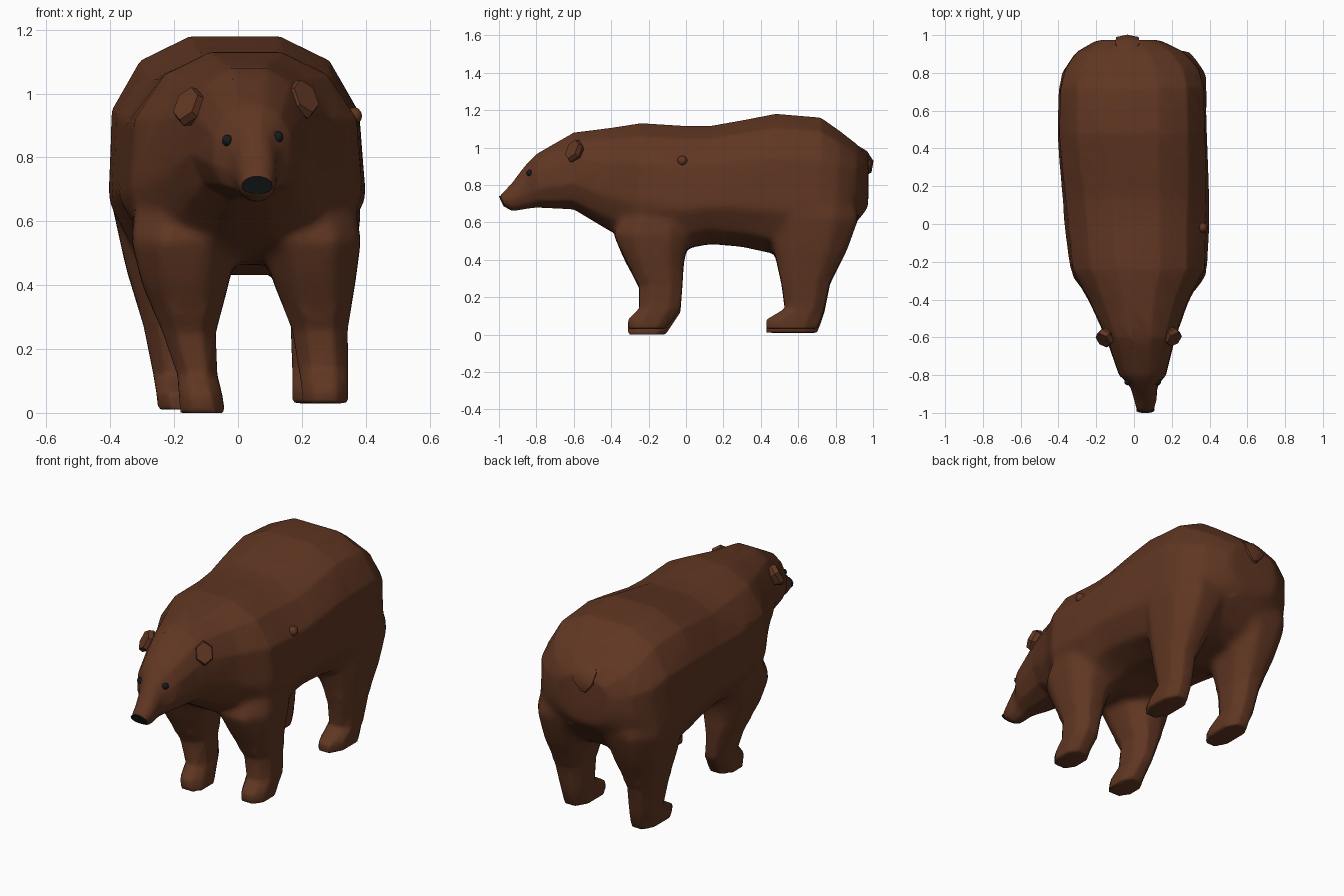
import bpy, math
from mathutils import Vector

if "Cube" in bpy.data.objects:
    bpy.data.objects.remove(bpy.data.objects["Cube"])


def material(name, rgb):
    m = bpy.data.materials.new(name)
    m.diffuse_color = (*rgb, 1)
    m.use_nodes = True
    m.node_tree.nodes["Principled BSDF"].inputs["Base Color"].default_value = m.diffuse_color
    return m


FUR = material("brown fur", (0.117, 0.037, 0.016))
BLACK = material("black", (0.008, 0.011, 0.012))


def select(ob):
    bpy.ops.object.select_all(action='DESELECT')
    ob.select_set(True)
    bpy.context.view_layer.objects.active = ob


def unit_ring(n, power):
    """Rounded-square outline touching -1..1, with flat sides."""
    pts = []
    for i in range(n):
        a = 2 * math.pi * (i + 0.5) / n
        pts.append([math.copysign(abs(f) ** power, f) for f in (math.cos(a), math.sin(a))])
    top = max(p[0] for p in pts)
    return [(p[0] / top, p[1] / top) for p in pts]


def loft(name, rings, mat=FUR, smooth=50):
    n = len(rings[0])
    verts = [v for r in rings for v in r]
    faces = [(k * n + i, k * n + (i + 1) % n, (k + 1) * n + (i + 1) % n, (k + 1) * n + i)
             for k in range(len(rings) - 1) for i in range(n)]
    faces += [tuple(reversed(range(n))), tuple(range(len(verts) - n, len(verts)))]
    me = bpy.data.meshes.new(name)
    me.from_pydata(verts, [], faces)
    me.materials.append(mat)
    ob = bpy.data.objects.new(name, me)
    bpy.context.collection.objects.link(ob)
    select(ob)
    bpy.ops.object.mode_set(mode='EDIT')
    bpy.ops.mesh.select_all(action='SELECT')
    bpy.ops.mesh.normals_make_consistent(inside=False)
    bpy.ops.object.mode_set(mode='OBJECT')
    if smooth:
        bpy.ops.object.shade_smooth_by_angle(angle=math.radians(smooth))
    return ob


# Body and head: y, centre x, half width, top z, bottom z, squareness, narrowing to the top
SECTIONS = [
    (-.985, .06, .046, .738, .685, .9, .1), (-.93, .06, .06, .81, .66, .9, .1),
    (-.87, .053, .07, .89, .67, .9, .1), (-.84, .05, .088, .925, .675, .9, .1),
    (-.80, .045, .125, .965, .68, .88, .1), (-.60, .035, .185, 1.08, .67, .85, .1),
    (-.40, .025, .27, 1.105, .55, .82, .1), (-.24, .025, .365, 1.13, .48, .78, .14),
    (0, .015, .387, 1.115, .46, .76, .17), (.13, .01, .39, 1.115, .485, .76, .14),
    (.30, 0, .395, 1.145, .47, .74, .1), (.48, -.01, .397, 1.18, .43, .73, .08),
    (.72, -.01, .39, 1.16, .45, .73, .08), (.82, -.01, .36, 1.09, .50, .76, .06),
    (.91, -.02, .29, 1.02, .60, .8, .05), (.975, -.03, .165, .945, .68, .85, 0),
]


def body_ring(y, cx, w, zt, zb, power, taper, tilt=0):
    return [(cx + u * w * (1 - taper * max(v, 0)), y - v * tilt, (zt + zb) / 2 + v * (zt - zb) / 2)
            for u, v in unit_ring(12, power)]


body = loft("body", [body_ring(*s, tilt=.013 if k == 0 else 0) for k, s in enumerate(SECTIONS)])


# Legs: z, x min, x max, y min, y max
def leg(name, zs, xs, ys):
    return loft(name, [[((x0 + x1) / 2 + u * (x1 - x0) / 2, (y0 + y1) / 2 + v * (y1 - y0) / 2, z)
                        for u, v in unit_ring(8, .85)]
                       for z, (x0, x1), (y0, y1) in zip(zs, xs, ys)])


FRONT_Y = [(-.31, -.11), (-.31, -.07), (-.25, -.03), (-.25, -.02), (-.33, -.01), (-.39, .03), (-.26, .0)]
REAR_Y = [(.43, .70), (.43, .72), (.53, .74), (.51, .77), (.47, .86), (.45, .925), (.52, .86)]

legs = [
    leg("front_leg_right", (.03, .08, .14, .26, .41, .54, .75),
        [(.20, .345), (.20, .345), (.19, .345), (.17, .343), (.11, .368), (.07, .385), (.06, .35)], FRONT_Y),
    leg("front_leg_left", (0, .06, .12, .25, .40, .54, .75),
        [(-.18, -.04), (-.185, -.05), (-.19, -.065), (-.235, -.07), (-.30, -.03), (-.335, 0), (-.31, 0)], FRONT_Y),
    leg("rear_leg_right", (.03, .08, .14, .28, .45, .63, .80),
        [(.17, .315), (.17, .315), (.17, .315), (.165, .335), (.10, .365), (.04, .385), (.04, .34)], REAR_Y),
    leg("rear_leg_left", (.01, .06, .12, .27, .45, .63, .80),
        [(-.25, -.11), (-.255, -.11), (-.265, -.12), (-.295, -.12), (-.35, -.07), (-.39, -.03), (-.36, -.03)], REAR_Y),
]

# Merge the legs into the body, soften the shoulders and hips, then lower the face count
select(body)
for part in legs:
    part.select_set(True)
bpy.ops.object.join()


def apply_modifier(kind, **settings):
    mod = body.modifiers.new(kind.lower(), kind)
    for key, value in settings.items():
        setattr(mod, key, value)
    bpy.ops.object.modifier_apply(modifier=mod.name)


for m in list(body.modifiers):
    bpy.ops.object.modifier_apply(modifier=m.name)
apply_modifier('REMESH', mode='VOXEL', voxel_size=.012)
joints = body.vertex_groups.new(name="joints")
joints.add([v.index for v in body.data.vertices if .32 < v.co.z < .88 and v.co.y > -.5], 1, 'REPLACE')
apply_modifier('SMOOTH', factor=.5, iterations=45, vertex_group="joints")
apply_modifier('SMOOTH', factor=.5, iterations=2)
apply_modifier('DECIMATE', ratio=.1)
bpy.ops.object.shade_smooth_by_angle(angle=math.radians(60))

# Black nose plate over the front of the muzzle
NOSE = (.06, .048, .74, .686, .9, .15)
loft("nose", [body_ring(-.988, *NOSE, tilt=.013), body_ring(-.98, *NOSE, tilt=.013)], BLACK)


# Ears: short six-sided cups leaning outwards
def ear(name, centre, side):
    out = Vector((side * .5, -.55, .4)).normalized()
    across = Vector((0, 0, 1)).cross(out).normalized()
    up = out.cross(across)
    c = Vector(centre)
    loft(name, [[c + out * d + across * u * r + up * v * r * 1.25 for u, v in unit_ring(6, 1)]
                for d, r in ((-.05, .025), (0, .046), (.025, .04))], smooth=0)


ear("ear_left", (-.15, -.60, .957), -1)
ear("ear_right", (.20, -.595, .98), 1)


# Eyes and the small lump on the flank
def ball(name, loc, r, mat):
    bpy.ops.mesh.primitive_uv_sphere_add(segments=10, ring_count=6, radius=r, location=loc)
    ob = bpy.context.object
    ob.name = name
    ob.data.materials.append(mat)
    bpy.ops.object.shade_smooth_by_angle(angle=math.radians(50))


ball("eye_left", (-.033, -.836, .853), .018, BLACK)
ball("eye_right", (.125, -.836, .864), .018, BLACK)
ball("flank_lump", (.363, -.02, .93), .027, FUR)

# Tail: a small flat leaf on the rump, pointed at the bottom
TAIL = [(.905, 1.0, .03, .015), (.945, .97, .064, .02), (.977, .915, .06, .022), (.978, .86, .012, .012)]
loft("tail", [[(-.035 + u * w, y + v * t, z + v * t * .5) for u, v in unit_ring(6, 1)]
              for y, z, w, t in TAIL])
